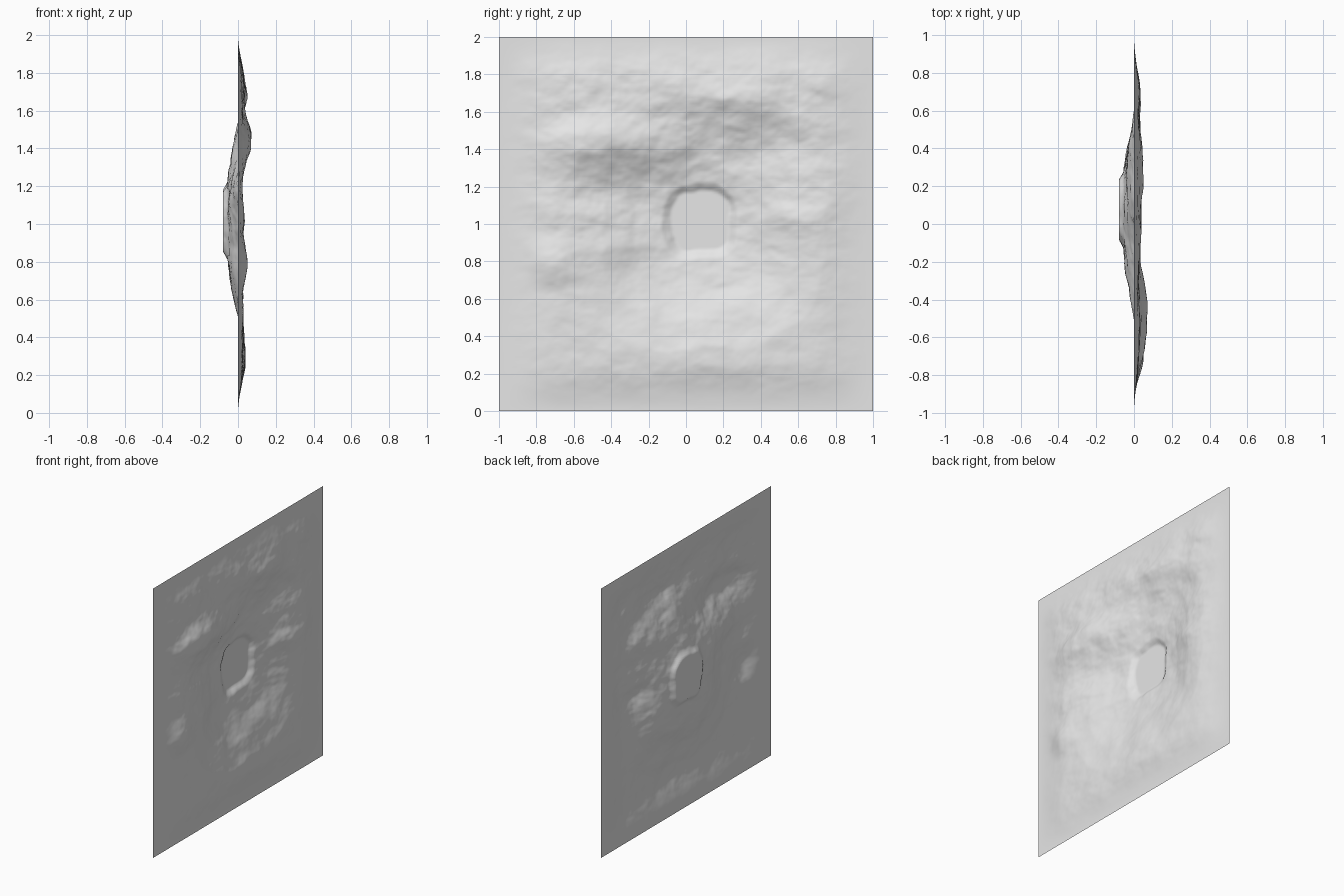
import bpy
import bmesh
from mathutils import Vector, noise

default_cube = bpy.data.objects.get("Cube")
if default_cube:
    bpy.data.objects.remove(default_cube, do_unlink=True)

FLOOR = -0.08      # level of the flat basin floor
GRID = 180         # cells along each side

# Hills: centre (u, v), radii (u, v), height
HILLS = [
    (-0.48, 0.44, 0.24, 0.12, 0.048),
    (-0.18, 0.40, 0.16, 0.11, 0.035),
    (0.18, 0.68, 0.24, 0.10, 0.022),
    (0.58, 0.04, 0.18, 0.13, 0.026),
    (-0.75, -0.18, 0.12, 0.11, 0.028),
    (-0.45, -0.12, 0.16, 0.10, 0.016),
    (0.10, -0.68, 0.45, 0.16, 0.010),
    (0.50, 0.42, 0.16, 0.12, -0.016),
    (-0.50, 0.15, 0.16, 0.08, -0.018),
]

# Distance from the basin centre against ground level
PROFILE = [(0.0, -0.10), (0.14, -0.09), (0.20, -0.055), (0.35, -0.035),
           (0.52, 0.006), (0.68, 0.027), (1.5, 0.03)]


def smooth(t):
    t = min(max(t, 0.0), 1.0)
    return t * t * (3 - 2 * t)


def basin(r):
    for (r0, h0), (r1, h1) in zip(PROFILE, PROFILE[1:]):
        if r <= r1:
            return h0 + (h1 - h0) * (r - r0) / (r1 - r0)
    return PROFILE[-1][1]


def relief(u, v):
    # Warp the position so that the slopes look eroded
    wu = u + 0.04 * noise.noise(Vector((u * 5, v * 5, 3)))
    wv = v + 0.04 * noise.noise(Vector((u * 5, v * 5, 8)))
    r = (abs(wu - 0.07) ** 3 + abs(wv - 0.01) ** 3) ** (1 / 3)
    h = basin(r)
    for cu, cv, ru, rv, height in HILLS:
        d = ((wu - cu) / ru) ** 2 + ((wv - cv) / rv) ** 2
        h += height * 2.718 ** -d
    # Rough ground, calmer toward the bottom
    rough = 0.006 + 0.005 * smooth((v + 0.5) / 0.7)
    h += rough * noise.fractal(Vector((u * 4, v * 6, 1)), 0.9, 2.1, 5)
    edge = smooth((1 - abs(u)) / 0.36) * smooth((1 - abs(v)) / 0.26)
    return max(h * edge, FLOOR)


# Upright terrain sheet
bm = bmesh.new()
bmesh.ops.create_grid(bm, x_segments=GRID, y_segments=GRID, size=1)
for vert in bm.verts:
    u, v = vert.co.x, vert.co.y
    vert.co = (relief(u, v), u, v + 1)
mesh = bpy.data.meshes.new("terrain_sheet")
bm.to_mesh(mesh)
bm.free()
mesh.shade_smooth()
terrain = bpy.data.objects.new("terrain_sheet", mesh)
bpy.context.collection.objects.link(terrain)

# Plain pale grey
grey = bpy.data.materials.new("pale_grey")
grey.use_nodes = True
colour = (0.8, 0.8, 0.8, 1)
grey.diffuse_color = colour
grey.node_tree.nodes["Principled BSDF"].inputs["Base Color"].default_value = colour
mesh.materials.append(grey)
